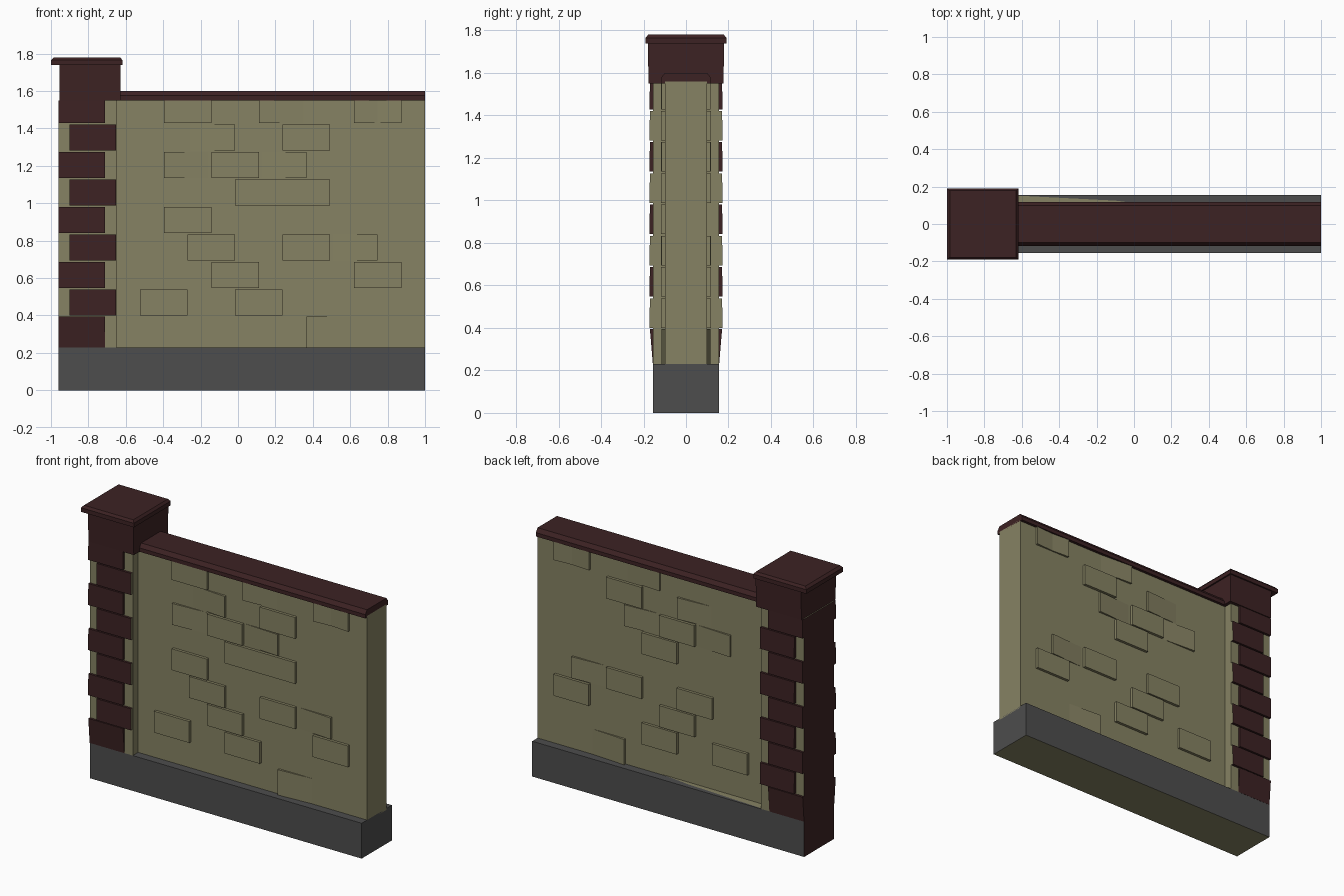
import bpy
import bmesh

cube = bpy.data.objects.get("Cube")
if cube:
    bpy.data.objects.remove(cube, do_unlink=True)


def material(name, rgb):
    m = bpy.data.materials.new(name)
    m.use_nodes = True
    m.diffuse_color = (*rgb, 1)
    m.node_tree.nodes["Principled BSDF"].inputs["Base Color"].default_value = (*rgb, 1)
    return m


OLIVE = material("olive stone", (0.24, 0.225, 0.125))
RED = material("dark red brick", (0.046, 0.016, 0.017))
GREY = material("grey concrete", (0.075, 0.075, 0.075))


def finish(name, bm, mats, rule=None):
    """Turn a bmesh into an object; rule picks a material slot from a face normal."""
    bmesh.ops.recalc_face_normals(bm, faces=bm.faces)
    bm.normal_update()
    if rule:
        for f in bm.faces:
            f.material_index = rule(f.normal)
    mesh = bpy.data.meshes.new(name)
    bm.to_mesh(mesh)
    bm.free()
    for m in mats:
        mesh.materials.append(m)
    obj = bpy.data.objects.new(name, mesh)
    bpy.context.collection.objects.link(obj)
    return obj


def add_stack(bm, rings):
    """Rectangular rings (z, x0, x1, y0, y1) joined from bottom to top."""
    loops = [[bm.verts.new(p) for p in
              ((x0, y0, z), (x1, y0, z), (x1, y1, z), (x0, y1, z))]
             for z, x0, x1, y0, y1 in rings]
    bm.faces.new(loops[0])
    bm.faces.new(loops[-1])
    for a, b in zip(loops, loops[1:]):
        for i in range(4):
            j = (i + 1) % 4
            bm.faces.new((a[i], a[j], b[j], b[i]))


def stack(name, rings, mats, rule=None):
    bm = bmesh.new()
    add_stack(bm, rings)
    return finish(name, bm, mats, rule)


# Footing: grey sides, olive underside, red outer end
stack("footing", [(0, -0.96, 1, -0.155, 0.155), (0.23, -0.96, 1, -0.155, 0.155)],
      [GREY, OLIVE, RED],
      lambda n: 1 if n.z < -0.5 else 2 if n.x < -0.5 else 0)

# Wall panel and its chamfered coping
stack("wall_panel", [(0.22, -0.66, 1, -0.1, 0.1), (1.56, -0.66, 1, -0.1, 0.1)], [OLIVE])
stack("wall_coping", [(1.55, -0.65, 1, -0.118, 0.118),
                      (1.575, -0.65, 1, -0.118, 0.118),
                      (1.6, -0.65, 1, -0.1, 0.1)], [RED])

# Mortar sliver on the rear ledge
bm = bmesh.new()
bm.faces.new([bm.verts.new(p) for p in
              ((-0.65, 0.1, 0.233), (0.1, 0.1, 0.233), (-0.1, 0.125, 0.233),
               (-0.65, 0.153, 0.233))])
finish("ledge_sliver", bm, [OLIVE])

# Pillar core, red on the outer end
stack("pillar_core", [(0.23, -0.96, -0.65, -0.155, 0.155),
                      (1.55, -0.96, -0.65, -0.155, 0.155)],
      [OLIVE, RED], lambda n: int(n.x < -0.5))

# Course heights shared by the pillar blocks and wall bricks
LOW, STEP = 0.4, 0.147


def course(i):
    """Bottom and top of a course; course 0 sits on the footing."""
    if i == 0:
        return 0.23, LOW - 0.005
    bottom = LOW + (i - 1) * STEP
    return bottom, min(bottom + STEP - 0.008, 1.55)


# Alternating pillar blocks on front and back
for i in range(9):
    z0, z1 = course(i)
    outer = i % 2 == 0
    x0, x1 = (-0.96, -0.71) if outer else (-0.9, -0.652)
    low = 0.156 if i == 0 else 0.172
    bm = bmesh.new()
    for s in (-1, 1):
        add_stack(bm, [(z0, x0, x1, *sorted((s * 0.14, s * low))),
                       (z1, x0, x1, *sorted((s * 0.14, s * 0.17)))])
    finish(f"pillar_block_{i}", bm, [RED, OLIVE],
           None if outer else (lambda n: int(n.x > 0.5)))

# Pillar head and flared cap
stack("pillar_head", [(1.55, -0.955, -0.628, -0.176, 0.176),
                      (1.74, -0.955, -0.628, -0.18, 0.18)], [RED])
stack("pillar_cap", [(1.738, -1, -0.618, -0.19, 0.19),
                     (1.765, -1, -0.618, -0.19, 0.19),
                     (1.78, -0.985, -0.63, -0.178, 0.178)], [RED])


def brick(bm, x0, x1, i, side, left=0.118, right=0.118):
    """A raised wall brick; left and right give the depth at each end."""
    z0, z1 = course(i)
    v = [bm.verts.new((x, side * y, z)) for z in (z0, z1)
         for x, y in ((x0, 0.095), (x1, 0.095), (x1, right), (x0, left))]
    for q in ((0, 1, 2, 3), (4, 5, 6, 7), (0, 1, 5, 4),
              (1, 2, 6, 5), (2, 3, 7, 6), (3, 0, 4, 7)):
        bm.faces.new([v[k] for k in q])


# Raised bricks: (course, half-brick start, length in half bricks)
HALF = 0.127
RAISED = [(7, 2, 2), (6, -1, 2), (5, 0, 4), (4, -3, 2), (3, -2, 2), (3, 2, 2),
          (2, -1, 2), (2, 5, 2), (1, -4, 2), (1, 0, 2), (8, -3, 2)]
# Sloping bricks: (course, edge, direction in which they fade out)
SLOPED = [(6, 3, -1), (7, 0, -1), (0, 3, 1), (3, 6, -1), (8, 1, 1),
          (8, 5, 1), (8, 7, -1), (6, -3, 1)]
for side, name in ((-1, "front_bricks"), (1, "back_bricks")):
    bm = bmesh.new()
    for i, start, length in RAISED:
        if side == 1 and i in (4, 8):
            continue
        if side == 1 and i == 5:
            length = 2
        x = start * HALF - 0.015
        brick(bm, x, x + length * HALF, i, side)
    for i, edge, way in SLOPED:
        x = edge * HALF - 0.015
        if way > 0:
            brick(bm, x, x + 2 * HALF, i, side, 0.115, 0.099)
        else:
            brick(bm, x - 2 * HALF, x, i, side, 0.099, 0.115)
    finish(name, bm, [OLIVE])
